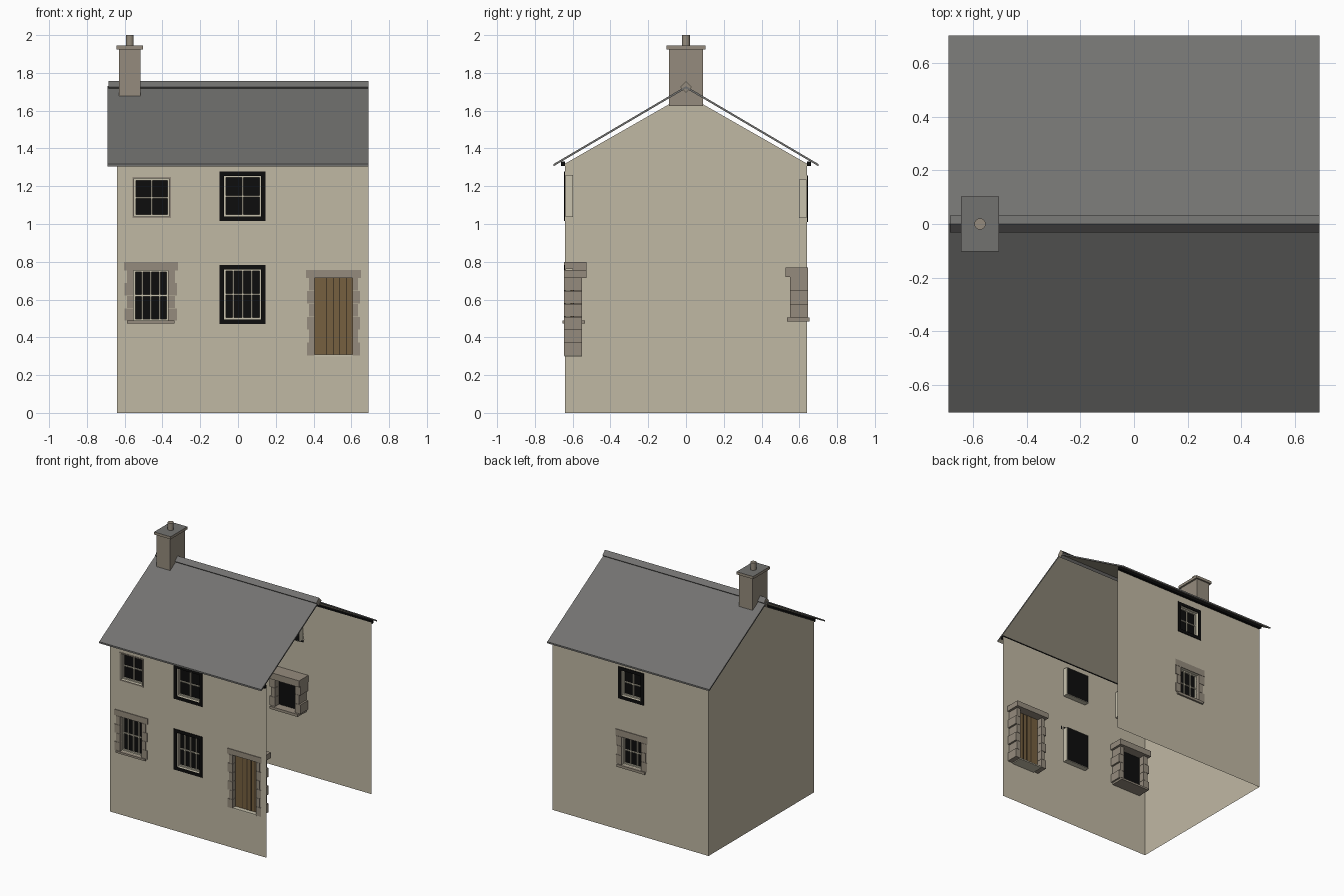
import bpy, bmesh
from mathutils import Matrix, Vector

cube = bpy.data.objects.get("Cube")
if cube:
    bpy.data.objects.remove(cube, do_unlink=True)


def material(name, r, g, b):
    m = bpy.data.materials.new(name)
    m.use_nodes = True
    m.diffuse_color = (r, g, b, 1)
    m.node_tree.nodes["Principled BSDF"].inputs["Base Color"].default_value = (r, g, b, 1)
    return m


RENDER = material("beige render", 0.53, 0.48, 0.37)
STONE = material("brown stone", 0.30, 0.26, 0.205)
SLATE = material("grey slate", 0.17, 0.168, 0.163)
BLACK = material("black paint", 0.004, 0.004, 0.004)
CREAM = material("cream paint", 0.58, 0.54, 0.42)
WOOD = material("brown wood", 0.18, 0.115, 0.05)
GROOVE = material("dark wood", 0.06, 0.04, 0.02)

WALL_Y, EAVE, LEFT, RIGHT = 0.64, 1.32, -0.64, 0.69


def finish(name, bm, *mats):
    mesh = bpy.data.meshes.new(name)
    bm.to_mesh(mesh)
    bm.free()
    for m in mats:
        mesh.materials.append(m)
    ob = bpy.data.objects.new(name, mesh)
    bpy.context.scene.collection.objects.link(ob)
    return ob


def add_box(bm, x0, x1, y0, y1, z0, z1):
    size = Matrix.Diagonal((x1 - x0, abs(y1 - y0), z1 - z0, 1))
    mid = Matrix.Translation(((x0 + x1) / 2, (y0 + y1) / 2, (z0 + z1) / 2))
    bmesh.ops.create_cube(bm, size=1, matrix=mid @ size)


def boxes(name, side, mat, items):
    """Boxes given as x0, x1, inward depth 0, depth 1, z0, z1 on one wall."""
    bm = bmesh.new()
    for x0, x1, d0, d1, z0, z1 in items:
        add_box(bm, x0, x1, side * (WALL_Y - d0), side * (WALL_Y - d1), z0, z1)
    return finish(name, bm, mat)


def ring(x0, x1, z0, z1, w, d0, d1):
    """Four boxes framing an opening, lying outside it by width w."""
    return [(x0 - w, x0, d0, d1, z0 - w, z1 + w), (x1, x1 + w, d0, d1, z0 - w, z1 + w),
            (x0, x1, d0, d1, z1, z1 + w), (x0, x1, d0, d1, z0 - w, z0)]


def wall(name, side, holes):
    """Sheet wall with rectangular openings."""
    xs = sorted({LEFT, RIGHT, *[v for h in holes for v in h[:2]]})
    zs = sorted({0, EAVE, *[v for h in holes for v in h[2:]]})
    bm = bmesh.new()
    for x0, x1 in zip(xs, xs[1:]):
        for z0, z1 in zip(zs, zs[1:]):
            cx, cz = (x0 + x1) / 2, (z0 + z1) / 2
            if any(a < cx < b and c < cz < d for a, b, c, d in holes):
                continue
            corners = [(x0, z0), (x1, z0), (x1, z1), (x0, z1)]
            if side > 0:
                corners.reverse()
            bm.faces.new([bm.verts.new((x, side * WALL_Y, z)) for x, z in corners])
    bmesh.ops.remove_doubles(bm, verts=bm.verts, dist=0.0001)
    finish(name, bm, RENDER)


def window(name, side, hole, bars_x, bars_z, trim=None):
    x0, x1, z0, z1 = hole
    t = 0.004
    boxes(name + "_reveal", side, CREAM, ring(*hole, t, 0.001, 0.042))
    boxes(name + "_glass", side, BLACK, [(x0, x1, 0.034, 0.041, z0, z1)])
    # Sash frame and glazing bars
    f = 0.009
    bars = ring(x0 + f, x1 - f, z0 + f, z1 - f, f, 0.022, 0.034)
    for i in range(1, bars_x):
        x = x0 + (x1 - x0) * i / bars_x
        bars.append((x - t, x + t, 0.024, 0.034, z0 + f, z1 - f))
    for i in range(1, bars_z):
        z = z0 + (z1 - z0) * i / bars_z
        bars.append((x0 + f, x1 - f, 0.025, 0.034, z - t, z + t))
    boxes(name + "_bars", side, CREAM, bars)
    if trim == "black":
        boxes(name + "_border", side, BLACK, ring(*hole, 0.024, -0.005, 0.0))
    elif trim == "plain":
        boxes(name + "_trim", side, STONE, ring(*hole, 0.009, -0.004, 0.0))


def surround(name, side, hole, width, lintel, rows, sill):
    """Stone lintel, alternating jamb blocks and an optional sill."""
    x0, x1, z0, z1 = hole
    stones = [(x0 - width, x1 + width, -0.005, 0.112, z1, z1 + lintel)]
    step = (z1 - z0) / rows
    for i in range(rows):
        w = width - 0.004 if i % 2 == 0 else width - 0.016
        lo, hi = z0 + i * step, z0 + (i + 1) * step - 0.0015
        stones.append((x0 - w, x0, -0.005, 0.09, lo, hi))
        stones.append((x1, x1 + w, -0.005, 0.09, lo, hi))
    if sill:
        stones.append((x0 - 0.035, x1 + 0.035, -0.013, 0.105, z0 - sill, z0))
    boxes(name + "_surround", side, STONE, stones)


# Walls: front, back and one gable; the other end stays open
attic_small = (-0.55, -0.365, 1.04, 1.24)
upper_mid = (-0.073, 0.122, 1.04, 1.255)
lower_mid = (-0.073, 0.122, 0.495, 0.76)
lower_left = (-0.552, -0.37, 0.488, 0.755)
door_hole = (0.405, 0.605, 0.305, 0.715)
back_upper = (-0.065, 0.102, 1.035, 1.232)
back_lower = (-0.07, 0.098, 0.505, 0.72)
wall("front_wall", -1, [attic_small, upper_mid, lower_mid, lower_left, door_hole])
wall("back_wall", 1, [back_upper, back_lower])
bm = bmesh.new()
gable = [(WALL_Y, 0), (-WALL_Y, 0), (-WALL_Y, EAVE), (0, 1.685), (WALL_Y, EAVE)]
bm.faces.new([bm.verts.new((LEFT, y, z)) for y, z in gable])
finish("gable_wall", bm, RENDER)

# Windows
window("upper_small_window", -1, attic_small, 2, 2, "plain")
window("upper_middle_window", -1, upper_mid, 2, 2, "black")
window("lower_middle_window", -1, lower_mid, 4, 2, "black")
window("lower_side_window", -1, lower_left, 4, 2)
window("back_upper_window", 1, back_upper, 2, 2, "black")
window("back_lower_window", 1, back_lower, 3, 2)
surround("lower_side_window", -1, lower_left, 0.052, 0.045, 4, 0.015)
surround("back_lower_window", 1, back_lower, 0.052, 0.05, 3, 0.02)

# Door: planks, grooves, threshold and stone surround
x0, x1, z0, z1 = door_hole
boxes("door", -1, WOOD, [(x0, x1, 0.03, 0.045, z0, z1)])
boxes("door_grooves", -1, GROOVE,
      [(x - 0.003, x + 0.003, 0.028, 0.047, z0, z1) for x in (0.468, 0.505, 0.537, 0.574)])
boxes("door_threshold", -1, CREAM, [(x0, x1, -0.003, 0.09, z0 - 0.006, z0 + 0.004)])
surround("door", -1, door_hole, 0.045, 0.042, 6, 0)

# Roof slopes: slate above, plain beneath
for side, name in ((-1, "front_roof"), (1, "back_roof")):
    bm = bmesh.new()
    profile = [(0.702, 1.305), (0.702, 1.317), (0, 1.73), (0, 1.718)]
    verts = [bm.verts.new((-0.69, side * y, z)) for y, z in profile]
    face = bm.faces.new(verts)
    ext = bmesh.ops.extrude_face_region(bm, geom=[face])["geom"]
    moved = [v for v in ext if isinstance(v, bmesh.types.BMVert)]
    bmesh.ops.translate(bm, vec=Vector((1.38, 0, 0)), verts=moved)
    bmesh.ops.recalc_face_normals(bm, faces=bm.faces)
    for f in bm.faces:
        f.material_index = 1 if f.normal.z < -0.5 else 0
    finish(name, bm, SLATE, RENDER)
    boxes(name + "_gutter", side, BLACK, [(LEFT, RIGHT, -0.022, -0.001, 1.308, 1.33)])

# Ridge: square bar set on its corner
bm = bmesh.new()
turn = Matrix.Translation((0.0025, 0, 1.725)) @ Matrix.Rotation(0.7854, 4, "X")
bmesh.ops.create_cube(bm, size=1, matrix=turn @ Matrix.Diagonal((1.375, 0.044, 0.044, 1)))
bm.normal_update()
for f in bm.faces:
    f.material_index = 1 if abs(f.normal.x) > 0.5 else 0
finish("ridge", bm, SLATE, STONE)

# Chimney stack, cap and pot
bm = bmesh.new()
add_box(bm, -0.63, -0.515, -0.09, 0.09, 1.625, 1.925)
finish("chimney_stack", bm, STONE)
bm = bmesh.new()
add_box(bm, -0.643, -0.502, -0.102, 0.102, 1.925, 1.945)
bm.normal_update()
for f in bm.faces:
    f.material_index = 1 if f.normal.z > 0.5 else 0
finish("chimney_cap", bm, STONE, SLATE)
bm = bmesh.new()
bmesh.ops.create_cone(bm, cap_ends=True, segments=16, radius1=0.021, radius2=0.021, depth=0.055,
                      matrix=Matrix.Translation((-0.573, 0, 1.9725)))
for f in bm.faces:
    f.smooth = len(f.verts) == 4
finish("chimney_pot", bm, STONE)
